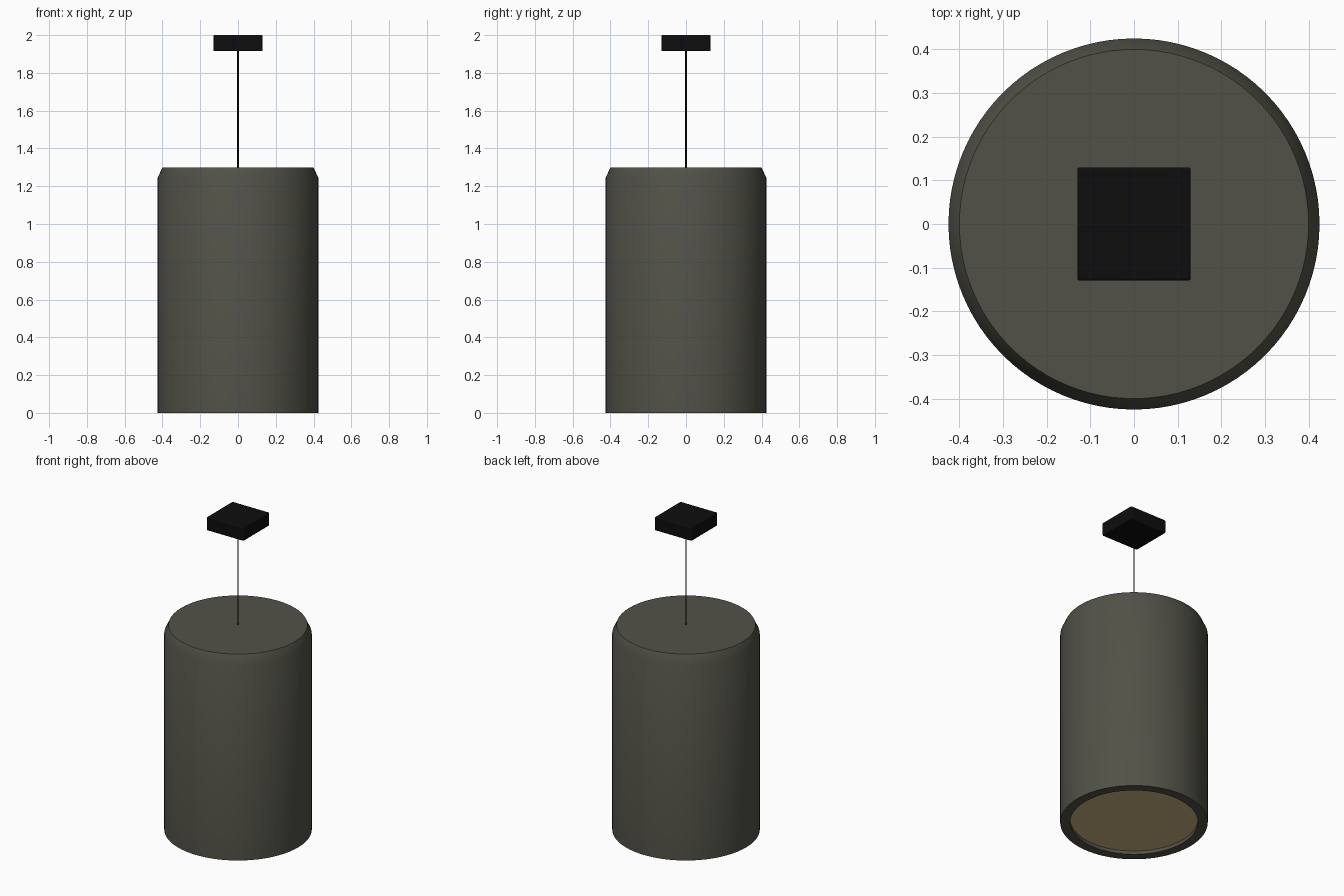
import bpy
import bmesh
import math

default_cube = bpy.data.objects.get("Cube")
if default_cube:
    bpy.data.objects.remove(default_cube, do_unlink=True)


def make_material(name, colour):
    mat = bpy.data.materials.new(name)
    mat.use_nodes = True
    mat.diffuse_color = (*colour, 1)
    mat.node_tree.nodes["Principled BSDF"].inputs["Base Color"].default_value = (*colour, 1)
    return mat


def finish(obj, name, mat, angle=35):
    obj.name = name
    obj.data.materials.append(mat)
    bpy.ops.object.select_all(action="DESELECT")
    obj.select_set(True)
    bpy.context.view_layer.objects.active = obj
    bpy.ops.object.shade_smooth_by_angle(angle=math.radians(angle))
    return obj


def lathe(name, profile, mat, steps=96):
    """Spin an (r, z) profile around the vertical axis."""
    mesh = bpy.data.meshes.new(name)
    bm = bmesh.new()
    verts = [bm.verts.new((r, 0, z)) for r, z in profile]
    edges = [bm.edges.new(pair) for pair in zip(verts, verts[1:])]
    bmesh.ops.spin(bm, geom=verts + edges, cent=(0, 0, 0), axis=(0, 0, 1),
                   angle=math.tau, steps=steps)
    bmesh.ops.remove_doubles(bm, verts=bm.verts, dist=0.0001)
    bmesh.ops.recalc_face_normals(bm, faces=bm.faces)
    bm.to_mesh(mesh)
    bm.free()
    obj = bpy.data.objects.new(name, mesh)
    bpy.context.collection.objects.link(obj)
    return finish(obj, name, mat)


olive_grey = make_material("olive grey metal", (0.085, 0.083, 0.064))
black = make_material("black", (0.004, 0.004, 0.0045))
warm_tan = make_material("warm diffuser", (0.62, 0.45, 0.23))

radius, inner, height, recess = 0.425, 0.368, 1.3, 0.022

# Shade: chamfered top, open rim and shallow recess underneath
lathe("shade", [(0, height), (0.4, height), (radius, 1.245), (radius, 0),
                (inner, 0), (inner, 0.06), (0, 0.06)], olive_grey)

# Diffuser disc set inside the rim
lathe("diffuser", [(0, recess), (inner, recess), (inner, 0.05), (0, 0.05)], warm_tan)

# Suspension cable
bpy.ops.mesh.primitive_cylinder_add(vertices=16, radius=0.004, depth=0.64,
                                    location=(0, 0, 1.61))
finish(bpy.context.object, "cable", black)

# Square ceiling canopy with softened edges
bpy.ops.mesh.primitive_cube_add(size=1, location=(0, 0, 1.9575))
canopy = bpy.context.object
canopy.scale = (0.26, 0.26, 0.085)
bpy.ops.object.transform_apply(location=False, rotation=False, scale=True)
finish(canopy, "ceiling_canopy", black)
bevel = canopy.modifiers.new("soft edges", "BEVEL")
bevel.width = 0.006
bevel.segments = 3
